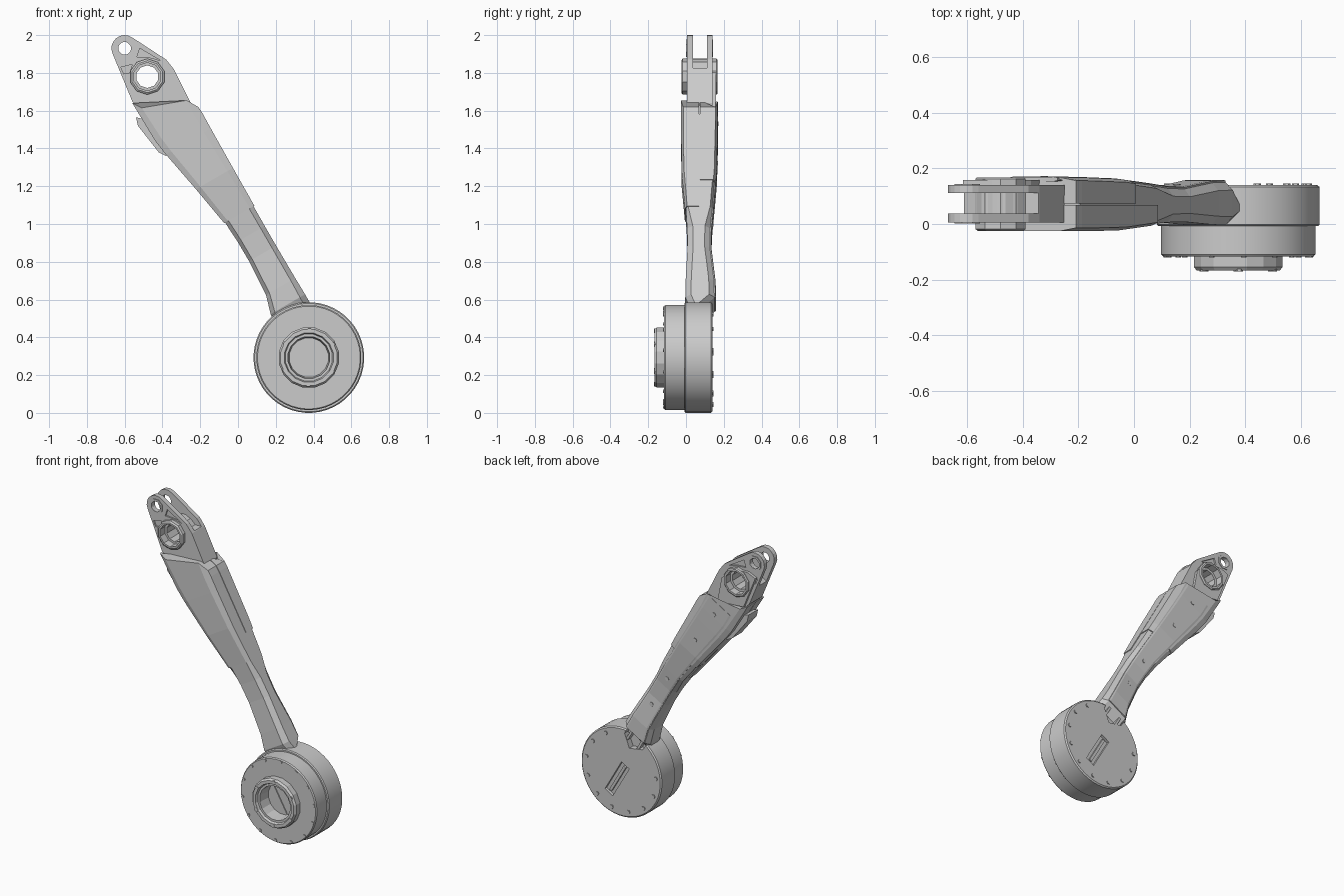
import bpy, bmesh, math
from mathutils import Vector

if "Cube" in bpy.data.objects:
    bpy.data.objects.remove(bpy.data.objects["Cube"], do_unlink=True)

grey = bpy.data.materials.new("plain grey")
grey.use_nodes = True
COLOUR = (0.6, 0.6, 0.6, 1)
grey.diffuse_color = COLOUR
grey.node_tree.nodes["Principled BSDF"].inputs["Base Color"].default_value = COLOUR

# Drum centre and arm direction, seen from the front
HUB = Vector((0.375, 0.293))
TILT = math.radians(30)
ALONG = Vector((-math.sin(TILT), math.cos(TILT)))
ACROSS = Vector((math.cos(TILT), math.sin(TILT)))


def arm_point(u, v):
    return HUB + ALONG * u + ACROSS * v


def finish(name, bm, smooth=False):
    bmesh.ops.remove_doubles(bm, verts=bm.verts, dist=1e-5)
    bmesh.ops.recalc_face_normals(bm, faces=bm.faces)
    mesh = bpy.data.meshes.new(name)
    bm.to_mesh(mesh)
    bm.free()
    mesh.materials.append(grey)
    if smooth:
        mesh.shade_smooth()
        mesh.set_sharp_from_angle(angle=math.radians(30))
    obj = bpy.data.objects.new(name, mesh)
    bpy.context.scene.collection.objects.link(obj)
    return obj


def circle(centre, r, n, start=0.0, sweep=math.tau):
    steps = n if sweep == math.tau else n - 1
    return [Vector((centre[0] + r * math.cos(start + sweep * i / steps),
                    centre[1] + r * math.sin(start + sweep * i / steps))) for i in range(n)]


def arm_box(u, v, length, width):
    return [arm_point(u + a * length / 2, v + b * width / 2)
            for a, b in ((-1, -1), (1, -1), (1, 1), (-1, 1))]


def slab(name, outlines, y0, y1):
    bm = bmesh.new()
    for outline in outlines:
        front = [bm.verts.new((p[0], y0, p[1])) for p in outline]
        back = [bm.verts.new((p[0], y1, p[1])) for p in outline]
        bm.faces.new(front)
        bm.faces.new(back[::-1])
        for i in range(len(front)):
            bm.faces.new((front[i - 1], front[i], back[i], back[i - 1]))
    return finish(name, bm)


def turned(name, centre, profile, n, smooth=True):
    bm = bmesh.new()
    rings = []
    for r, y in profile:
        rings.append([bm.verts.new((p.x, y, p.y)) for p in circle(centre, r, n, math.pi / n)])
    for i in range(len(profile)):
        if profile[i - 1][0] == 0 and profile[i][0] == 0:
            continue
        a, b = rings[i - 1], rings[i]
        for j in range(n):
            bm.faces.new((a[j - 1], a[j], b[j], b[j - 1]))
    return finish(name, bm, smooth)


def cut(obj, outlines, y0, y1):
    cutter = slab("cutter", outlines, y0, y1)
    cutter.hide_render = True
    mod = obj.modifiers.new("cut", "BOOLEAN")
    mod.operation, mod.solver, mod.object = "DIFFERENCE", "EXACT", cutter
    graph = bpy.context.evaluated_depsgraph_get()
    mesh = bpy.data.meshes.new_from_object(obj.evaluated_get(graph))
    obj.modifiers.clear()
    obj.data = mesh
    bpy.data.objects.remove(cutter, do_unlink=True)


# Arm stations: distance along, left edge, right edge, front y, back y
STATIONS = [(.24, -.07, .15, .02, .09), (.3, -.06, .15, -.004, .152), (.4, -.031, .148, -.002, .15),
            (.6, -.019, .146, .008, .128), (.72, -.02, .146, .006, .13), (.84, -.027, .147, -.001, .14),
            (1.07, -.067, .149, -.018, .157), (1.31, -.113, .152, -.021, .162), (1.4, -.126, .154, -.021, .163)]
TOP = [(1.634, -.136), (1.587, -.105), (1.502, .122), (1.44, .157)]


def station(u):
    for a, b in zip(STATIONS, STATIONS[1:]):
        if u <= b[0]:
            k = (u - a[0]) / (b[0] - a[0])
            return [p + (q - p) * k for p, q in zip(a, b)]
    return STATIONS[-1]


def loft(name, distances, sides=(0, .12, .85, 1), grow=0.0, front=None, back=None, raised=None, cap=False):
    bm = bmesh.new()
    rings = []
    for u in list(distances) + ([None] if cap else []):
        _, left, right, yf, yb = station(u if u is not None else STATIONS[-1][0])
        if u is None:
            places = [arm_point(*p) for p in TOP]
        else:
            left, right = left - grow, right + grow
            places = [arm_point(u, left + (right - left) * t) for t in sides]
        bevel = .03 if u and u < .8 else .012
        yf, yb = yf - grow, yb + grow
        if raised:
            yf, yb, bevel = yb - .01, yb + raised, .003
        ins = (bevel, 0, 0, bevel)
        fronts = [(p, front if front is not None else yf + c) for p, c in zip(places, ins)]
        backs = [(p, back if back is not None else yb - c) for p, c in zip(places, ins)]
        rings.append([bm.verts.new((p.x, y, p.y)) for p, y in fronts + backs[::-1]])
    for a, b in zip(rings, rings[1:]):
        for i in range(len(a)):
            bm.faces.new((a[i - 1], a[i], b[i], b[i - 1]))
    bm.faces.new(rings[0])
    bm.faces.new(rings[-1][::-1])
    return finish(name, bm)


# Arm core, two outer shells and the back cover strip
all_u = [s[0] for s in STATIONS]
loft("arm_core", all_u)
loft("front_shell", [u for u in all_u if u > .8], grow=.005, back=.069, cap=True)
loft("rear_shell", [1.0] + [u for u in all_u if u > 1], grow=.005, front=.073, cap=True)
loft("back_cover", [u for u in all_u if u > .24] + [1.5], sides=(.14, .2, .8, .86), raised=.007)
for i, u in enumerate((.55, .78, 1.17, 1.42)):
    _, left, right, _, yb = station(u)
    slab(f"cover_screw_{i + 1}", [circle(arm_point(u, (left + right) / 2), .014, 6)], yb - .01, yb + .01)

# Fin on the left edge of the arm
slab("edge_fin", [[(-.54, 1.565), (-.53, 1.52), (-.42, 1.38), (-.38, 1.36),
                   (-.36, 1.4), (-.48, 1.55)]], .02, .12)

# Fork with slot, pin hole, bore and shallow pockets
PIN = (-.6, 1.93)
BORE = (-.48, 1.78)
fork_outline = circle(PIN, .07, 9, math.radians(205), math.radians(-150))
fork_outline += [(-.38, 1.87), (-.34, 1.82), (-.25, 1.64), (-.26, 1.55), (-.46, 1.55), (-.56, 1.65)]
fork = slab("fork", [fork_outline], .005, .14)
slot = circle(BORE, .095, 5, math.radians(50), math.radians(115))
slot += [(-.62, 1.77), (-.8, 1.8), (-.8, 2.1), (-.3, 2.1), (-.3, 1.825), (-.39, 1.825)]
cut(fork, [slot], .037, .111)
cut(fork, [circle(PIN, .036, 8)], -.1, .3)
cut(fork, [circle(BORE, .08, 10)], -.1, .3)
pockets = [[(-.62, 1.83), (-.56, 1.845), (-.575, 1.8), (-.605, 1.795)],
           [(-.52, 1.93), (-.535, 1.885), (-.46, 1.88), (-.41, 1.865)]]
cut(fork, pockets, -.05, .015)
cut(fork, pockets, .13, .2)

# Pad and sleeve around the bore, rings around the pin hole
pad = slab("rear_pad", [[(-.615, 1.84), (-.56, 1.865), (-.45, 1.865), (-.37, 1.78),
                         (-.34, 1.62), (-.53, 1.63)]], .135, .158)
cut(pad, [circle(BORE, .085, 10)], .1, .2)
turned("bore_sleeve", BORE, [(.085, -.025), (.095, -.018), (.095, .162), (.088, .168), (.076, .168), (.076, .12),
                             (.06, .12), (.06, .025), (.074, .025), (.074, -.025)], 10, False)
for name, y0, y1 in (("front_pin_ring", .001, .036), ("rear_pin_ring", .112, .144)):
    turned(name, PIN, [(.05, y0), (.05, y1), (.035, y1), (.035, y0)], 8, False)

# Drum housing with its rear slot and the pocket below the arm
housing = turned("drum_housing", HUB, [(0, .14), (.285, .14), (.293, .133), (.293, -.002),
                                       (.287, -.008), (0, -.008)], 48)
cut(housing, [arm_box(-.06, 0, .24, .065)], .122, .2)
cut(housing, [[arm_point(u, v) for u, v in ((.4, -.06), (.4, .13), (.24, .11), (.18, .035), (.24, -.04))]], .1, .2)
slab("slot_rib", [arm_box(-.06, 0, .21, .018)], .118, .136)
slab("pocket_ribs", [arm_box(.25, .035 + s * .045, .07, .015) for s in (-1, 1)], .09, .135)

# Front cap, raised boss and recessed hub
turned("front_cap", HUB, [(0, -.005), (.278, -.005), (.278, -.109), (.272, -.116), (.115, -.116),
                          (.115, -.07), (0, -.07)], 48)
turned("boss_ring", HUB, [(.162, -.11), (.162, -.155), (.152, -.168), (.132, -.168), (.126, -.152),
                          (.112, -.152), (.105, -.068), (.13, -.068)], 16, False)
slab("boss_lugs", [circle(HUB + Vector((math.cos(a), math.sin(a))) * .142, .014, 6)
                   for a in (math.tau * i / 6 + .5 for i in range(6))], -.17, -.15)
slab("hub_ridge", [arm_box(0, -.02, .19, .008)], -.076, -.068)


# Screws around both faces of the drum
def screw_ring(count, radius, size):
    return [circle(c, size, 6) for c in circle(HUB, radius, count, .15)]


slab("front_screws", screw_ring(14, .262, .01), -.121, -.11)
rear = [o for o in screw_ring(13, .255, .013) if (o[0] - HUB).dot(ALONG) < .2]
slab("rear_screws", rear, .13, .146)
